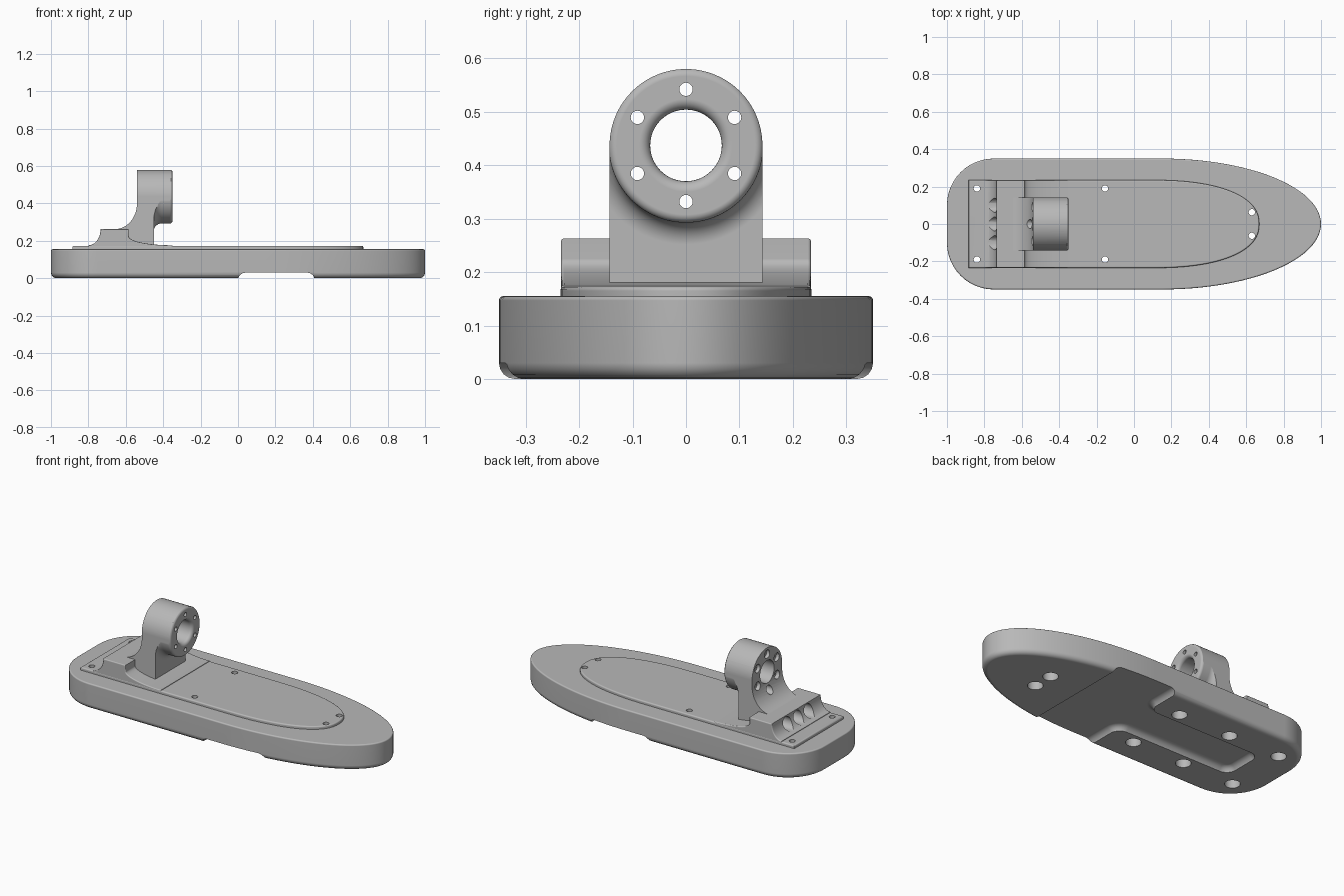
import bpy, bmesh, math
from math import sin, cos, radians, pi

if "Cube" in bpy.data.objects:
    bpy.data.objects.remove(bpy.data.objects["Cube"])

grey = bpy.data.materials.new("neutral_grey")
grey.diffuse_color = (0.48, 0.48, 0.48, 1)
grey.use_nodes = True
grey.node_tree.nodes["Principled BSDF"].inputs["Base Color"].default_value = grey.diffuse_color


def arc(cx, cy, rx, ry, a0, a1, n=12):
    return [(cx + rx * cos(radians(a0 + (a1 - a0) * i / n)),
             cy + ry * sin(radians(a0 + (a1 - a0) * i / n))) for i in range(n + 1)]


def nose(x0, a, b, e, n=48):
    """Half superellipse pointing along +x."""
    pts = []
    for i in range(n + 1):
        t = -pi / 2 + pi * i / n
        c, s = max(cos(t), 0), sin(t)
        pts.append((x0 + a * c ** (2 / e), math.copysign(b * abs(s) ** (2 / e), s)))
    return pts


def finish(name, bm):
    bmesh.ops.recalc_face_normals(bm, faces=bm.faces)
    me = bpy.data.meshes.new(name)
    bm.to_mesh(me)
    bm.free()
    me.materials.append(grey)
    ob = bpy.data.objects.new(name, me)
    bpy.context.collection.objects.link(ob)
    return ob


def prism(name, pts, lo, hi, axis="z", bev_lo=0, bev_hi=0, seg=4):
    """Extrude a 2D outline along an axis, optionally rounding either end."""
    place = {"z": lambda u, v, w: (u, v, w), "y": lambda u, v, w: (u, w, v),
             "x": lambda u, v, w: (w, u, v)}[axis]
    k = "xyz".index(axis)
    bm = bmesh.new()
    ends = [[bm.verts.new(place(u, v, w)) for u, v in pts] for w in (lo, hi)]
    bm.faces.new(ends[0])
    bm.faces.new(ends[1])
    n = len(pts)
    for i in range(n):
        j = (i + 1) % n
        bm.faces.new((ends[0][i], ends[0][j], ends[1][j], ends[1][i]))
    bmesh.ops.recalc_face_normals(bm, faces=bm.faces)
    for w, off in ((lo, bev_lo), (hi, bev_hi)):
        if off:
            rim = [e for e in bm.edges if all(abs(v.co[k] - w) < 1e-5 for v in e.verts)]
            bmesh.ops.bevel(bm, geom=rim, offset=off, offset_type="OFFSET", segments=seg,
                            profile=0.5, affect="EDGES", clamp_overlap=False)
    return finish(name, bm)


def lathe(name, profile, a, b, axis="x", n=48):
    """Revolve (position, radius) pairs about an x or z axis through (a, b)."""
    bm = bmesh.new()
    rings = []
    for w, r in profile:
        ring = []
        for i in range(n):
            t = 2 * pi * i / n
            u, v = a + r * cos(t), b + r * sin(t)
            ring.append(bm.verts.new((w, u, v) if axis == "x" else (u, v, w)))
        rings.append(ring)
    for p, q in zip(rings, rings[1:]):
        for i in range(n):
            j = (i + 1) % n
            bm.faces.new((p[i], p[j], q[j], q[i]))
    bm.faces.new(rings[0])
    bm.faces.new(rings[-1])
    return finish(name, bm)


def combine(ob, tool, op="DIFFERENCE"):
    m = ob.modifiers.new("bool", "BOOLEAN")
    m.operation, m.solver, m.object = op, "EXACT", tool
    bpy.context.view_layer.objects.active = ob
    bpy.ops.object.modifier_apply(modifier=m.name)
    bpy.data.objects.remove(tool)


# Sole: square-ish rounded heel, long elliptical toe
outline = nose(0.15, 0.85, 0.35, 2) + arc(-0.75, 0.10, 0.25, 0.25, 90, 180) \
    + arc(-0.75, -0.10, 0.25, 0.25, 180, 270)
sole = prism("sole", outline, 0, 0.155, bev_lo=0.03, bev_hi=0.008)

# Underside arch recess with a slot running into the heel
half = [(0.41, 0.5), (0.0, 0.5)] + arc(-0.06, 0.19, 0.06, 0.06, 0, -90, 8) \
    + arc(-0.70, 0.07, 0.06, 0.06, 90, 180, 8)
recess = half + [(x, -y) for x, y in reversed(half)]
combine(sole, prism("recess_cutter", recess, -0.1, 0.03, bev_hi=0.04))

# Cover plate
plate = prism("cover_plate", nose(0.1, 0.57, 0.235, 2.3) + [(-0.885, 0.235), (-0.885, -0.235)],
              0.15, 0.173, bev_hi=0.008)

# Counterbored screw holes through sole and plate
for x, y in ((-0.84, 0.19), (-0.5, 0.19), (-0.155, 0.19), (0.63, 0.063)):
    for s in (1, -1):
        through = x != -0.5
        bore = [(-0.05, 0.042), (0.06, 0.042)]
        if through:
            bore += [(0.06, 0.017), (0.3, 0.017)]
            combine(plate, lathe("hole", [(0.1, 0.017), (0.3, 0.017)], x, s * y, "z", 24))
        combine(sole, lathe("hole", bore, x, s * y, "z", 24))

# Cross block with concave flanks and three sockets at the back
flank = [(-0.35, 0.16)] + arc(-0.35, 0.225, 0.235, 0.049, 270, 180) \
    + [(-0.585, 0.263), (-0.735, 0.263)] + arc(-0.80, 0.262, 0.065, 0.086, 0, -90)[1:] \
    + [(-0.80, 0.16)]
block = prism("cross_block", flank, -0.234, 0.234, "y", 0.006, 0.006, 3)
for y in (-0.1, 0, 0.1):
    combine(block, lathe("socket", [(-0.9, 0.038), (-0.69, 0.038)], y, 0.218, "x", 32))

# Upright arm with a round eye, trimmed to its front silhouette
side = [(-0.45, 0.15), (-0.45, 0.7), (-0.54, 0.7)] \
    + arc(-0.66, 0.40, 0.12, 0.138, 0, -90) + [(-0.66, 0.15)]
arm = prism("ankle_arm", side, -0.2, 0.2, "y")
collar = [(-0.50, 0.185)] + arc(-0.41, 0.185, 0.04, 0.0405, 180, 270, 8) \
    + arc(-0.365, 0.1295, 0.015, 0.015, 90, 0, 5)
combine(arm, lathe("collar", collar, 0, 0.437, n=96), "UNION")
shape = [(-0.143, 0.165), (0.143, 0.165)] + arc(0, 0.437, 0.143, 0.143, 0, 180, 48)
combine(arm, prism("silhouette", shape, -0.9, -0.2, "x"), "INTERSECT")

# Eye bore with a rounded rim, and six counterbored bolt holes
bore = [(-0.9, 0.067)] + arc(-0.37, 0.087, 0.02, 0.02, 270, 360, 6) + [(-0.2, 0.087)]
combine(arm, lathe("bore", bore, 0, 0.437, n=64))
for i in range(6):
    t = radians(90 + 60 * i)
    bolt = [(-0.9, 0.025), (-0.52, 0.025), (-0.52, 0.0125), (-0.2, 0.0125)]
    combine(arm, lathe("bolt_hole", bolt, 0.105 * cos(t), 0.437 + 0.105 * sin(t), n=20))

# Smooth shading with crisp edges
bpy.ops.object.select_all(action="DESELECT")
for ob in (sole, plate, block, arm):
    ob.select_set(True)
bpy.context.view_layer.objects.active = sole
bpy.ops.object.shade_smooth_by_angle(angle=radians(35))
for ob in (sole, plate, block, arm):
    m = ob.modifiers.new("weighted_normals", "WEIGHTED_NORMAL")
    m.keep_sharp = True
